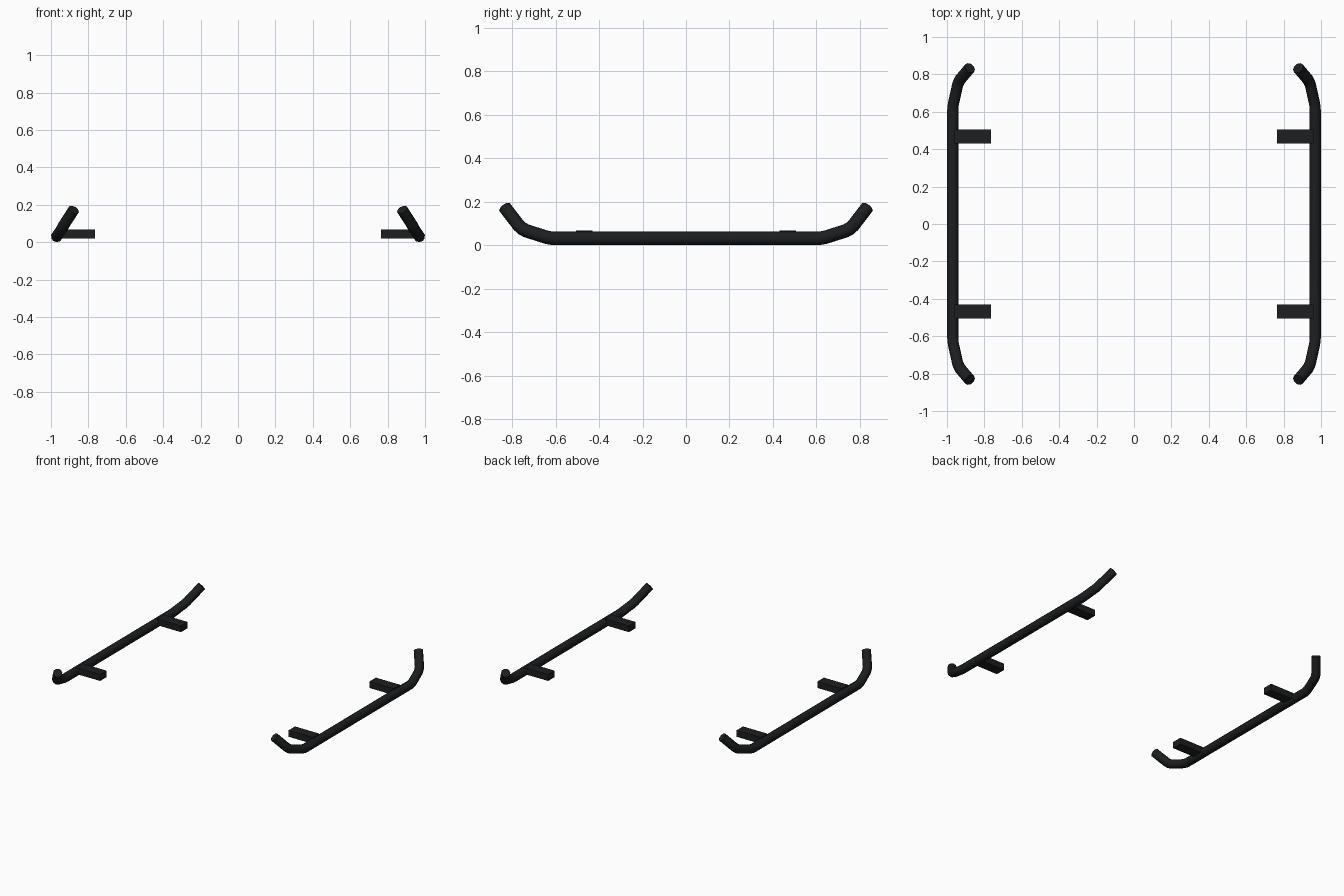
import bpy

if "Cube" in bpy.data.objects:
    bpy.data.objects.remove(bpy.data.objects["Cube"])

mat = bpy.data.materials.new("black_steel")
mat.diffuse_color = (0.012, 0.013, 0.014, 1)
mat.use_nodes = True
mat.node_tree.nodes["Principled BSDF"].inputs["Base Color"].default_value = mat.diffuse_color

R = 0.031
# one end of the rail path, from straight part to upturned tip
HALF = [(0.969, 0.61, R), (0.966, 0.64, 0.036), (0.945, 0.735, 0.066),
        (0.939, 0.755, 0.077), (0.931, 0.771, 0.092), (0.878, 0.834, 0.174)]


def rail(name, side):
    path = [(x, -y, z) for x, y, z in reversed(HALF)] + HALF
    cu = bpy.data.curves.new(name, 'CURVE')
    cu.dimensions = '3D'
    cu.bevel_depth = R
    cu.bevel_resolution = 3
    cu.use_fill_caps = True
    sp = cu.splines.new('POLY')
    sp.points.add(len(path) - 1)
    for p, (x, y, z) in zip(sp.points, path):
        p.co = (x * side, y, z, 1)
    ob = bpy.data.objects.new(name, cu)
    bpy.context.collection.objects.link(ob)
    bpy.ops.object.select_all(action='DESELECT')
    ob.select_set(True)
    bpy.context.view_layer.objects.active = ob
    bpy.ops.object.convert(target='MESH')
    ob = bpy.context.object
    bpy.ops.object.shade_smooth_by_angle(angle=0.7)
    ob.data.materials.clear()
    ob.data.materials.append(mat)


def bracket(name, side, end):
    bpy.ops.mesh.primitive_cube_add(size=1, location=(0.862 * side, 0.468 * end, 0.044))
    ob = bpy.context.object
    ob.name = name
    ob.scale = (0.196, 0.075, 0.047)
    bpy.ops.object.transform_apply(location=False, rotation=False, scale=True)
    ob.data.materials.append(mat)


# side rails with their mounting brackets
for side, s in (("left", -1), ("right", 1)):
    rail(side + "_side_rail", s)
    for end, e in (("front", -1), ("rear", 1)):
        bracket(f"{side}_{end}_bracket", s, e)
